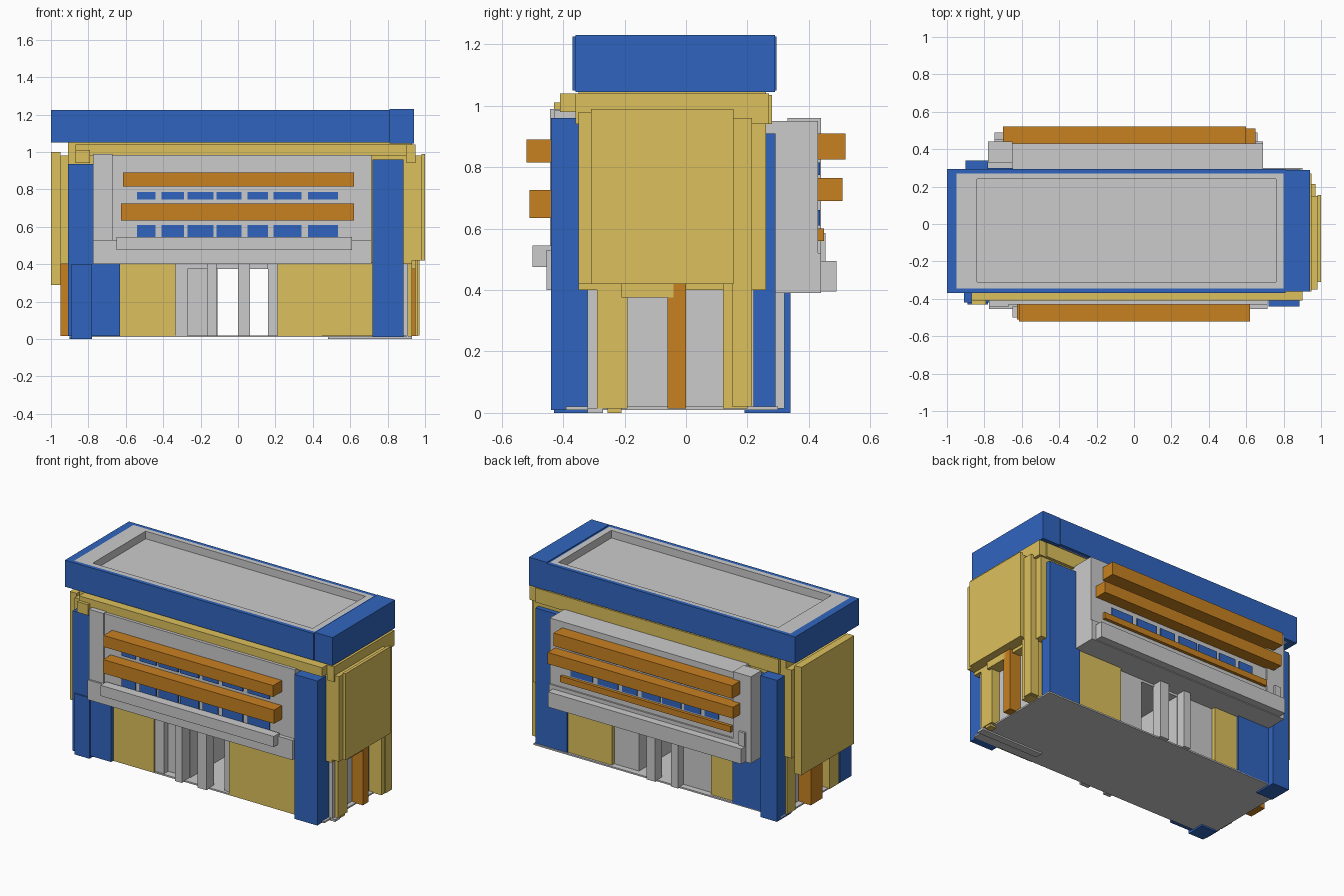
import bpy, bmesh

COLORS = {"blue": (0.03, 0.13, 0.52, 1), "yellow": (0.72, 0.53, 0.11, 1), "orange": (0.58, 0.22, 0.015, 1)}
MATS = {}
for n, c in COLORS.items():
    MATS[n] = bpy.data.materials.new(n)
    MATS[n].diffuse_color = c


def finish(name, bm, color):
    bmesh.ops.recalc_face_normals(bm, faces=bm.faces)
    me = bpy.data.meshes.new(name)
    bm.to_mesh(me)
    bm.free()
    ob = bpy.data.objects.new(name, me)
    bpy.context.collection.objects.link(ob)
    if color:
        me.materials.append(MATS[color])
    return ob


def box(name, x0, x1, y0, y1, z0, z1, color=None):
    bm = bmesh.new()
    bmesh.ops.create_cube(bm, size=1)
    for v in bm.verts:
        v.co = ((x0, x1)[v.co.x > 0], (y0, y1)[v.co.y > 0], (z0, z1)[v.co.z > 0])
    return finish(name, bm, color)


def frame(name, outer, inner, z0, z1, color=None):
    """Rectangular ring; outer and inner are (x0, x1, y0, y1)."""
    bm = bmesh.new()
    loops = []
    for (x0, x1, y0, y1), z in ((outer, z0), (outer, z1), (inner, z1), (inner, z0)):
        loops.append([bm.verts.new((x, y, z)) for x, y in ((x0, y0), (x1, y0), (x1, y1), (x0, y1))])
    for i in range(4):
        a, b = loops[i], loops[(i + 1) % 4]
        for j in range(4):
            k = (j + 1) % 4
            bm.faces.new((a[j], a[k], b[k], b[j]))
    return finish(name, bm, color)


# Roof: blue parapet, grey rim and sunken deck
frame("roof_parapet", (-1, 0.81, -0.37, 0.295), (-0.95, 0.80, -0.345, 0.27), 1.05, 1.225, "blue")
box("roof_end_block", 0.81, 0.94, -0.36, 0.29, 1.045, 1.23, "blue")
frame("roof_rim", (-0.95, 0.80, -0.345, 0.27), (-0.84, 0.76, -0.31, 0.24), 1.05, 1.225)
box("roof_deck", -0.84, 0.76, -0.31, 0.24, 1.05, 1.175)

# Upper body and cornice
box("upper_body", -0.91, 0.93, -0.35, 0.26, 0.40, 1.05, "yellow")
box("front_cornice", -0.87, 0.90, -0.41, -0.35, 0.98, 1.04, "yellow")
box("front_cornice_bracket", -0.87, -0.79, -0.43, -0.35, 0.94, 1.01, "yellow")
box("right_cornice", 0.90, 0.95, -0.36, 0.27, 0.94, 1.04, "yellow")
box("back_cornice", -0.87, 0.90, 0.26, 0.28, 0.94, 1.035, "yellow")

# Side panels
box("right_panel_backing", 0.92, 0.98, -0.35, 0.15, 0.42, 0.98, "yellow")
box("right_panel", 0.98, 1.0, -0.31, 0.155, 0.42, 0.99, "yellow")
box("right_pilaster", 0.91, 0.97, 0.15, 0.215, 0.02, 0.96, "yellow")
box("left_panel_backing", -0.95, -0.90, -0.34, 0.26, 0.40, 0.98, "yellow")
box("left_panel", -1.0, -0.95, -0.32, 0.23, 0.29, 1.0, "yellow")

# Ground floor: two blocks leaving an open passage through the middle
box("floor_slab", -0.90, 0.90, -0.39, 0.30, 0.01, 0.02)
box("doorstep_plate", 0.48, 0.93, -0.32, -0.27, 0.0, 0.015)
box("ground_block_left", -0.86, -0.11, -0.34, 0.26, 0.015, 0.40)
box("ground_block_right", 0.16, 0.87, -0.34, 0.26, 0.015, 0.40)
box("passage_ceiling", -0.11, 0.16, -0.36, 0.26, 0.375, 0.40)
box("door_surround_left", -0.335, -0.27, -0.385, -0.34, 0.015, 0.40)
box("door_surround_right", 0.16, 0.21, -0.37, -0.34, 0.015, 0.40)
box("door_header", -0.27, 0.16, -0.385, -0.34, 0.375, 0.40)
for i, (x0, x1) in enumerate(((-0.165, -0.115), (0.0, 0.065))):
    box(f"front_door_column_{i}", x0, x1, -0.42, -0.34, 0.015, 0.40)
    box(f"back_door_column_{i}", x0, x1, 0.25, 0.32, 0.015, 0.40)
box("front_wall_left", -0.63, -0.335, -0.395, -0.33, 0.015, 0.41, "yellow")
box("front_wall_mid", 0.21, 0.45, -0.395, -0.33, 0.015, 0.41, "yellow")
box("front_wall_right", 0.45, 0.73, -0.40, -0.33, 0.015, 0.41, "yellow")
box("back_wall_left", -0.56, -0.38, 0.25, 0.285, 0.015, 0.41, "yellow")
box("back_wall_right", 0.34, 0.67, 0.25, 0.285, 0.015, 0.41, "yellow")

# Ground floor side details
box("right_corner_grey", 0.80, 0.91, -0.32, -0.28, 0.005, 0.42)
box("right_post_front", 0.86, 0.93, -0.29, -0.19, 0.015, 0.42, "yellow")
box("right_post_foot", 0.88, 0.925, -0.255, -0.21, 0.0, 0.38, "yellow")
box("right_post_back", 0.86, 0.96, 0.12, 0.20, 0.015, 0.42, "yellow")
box("right_lintel", 0.86, 0.95, -0.21, -0.04, 0.375, 0.42, "yellow")
box("right_orange_post", 0.86, 0.95, -0.06, 0.0, 0.015, 0.42, "orange")
box("left_orange_post", -0.95, -0.86, -0.06, 0.06, 0.015, 0.40, "orange")
box("left_post_front", -0.91, -0.85, -0.29, -0.19, 0.015, 0.41, "yellow")
box("left_post_back", -0.91, -0.85, 0.16, 0.25, 0.015, 0.41, "yellow")

# Blue corner towers
box("tower_front_left", -0.91, -0.63, -0.42, -0.30, 0.015, 0.935, "blue")
box("tower_front_left_foot", -0.89, -0.78, -0.43, -0.31, 0.0, 0.40, "blue")
box("tower_front_right", 0.72, 0.885, -0.44, -0.32, 0.01, 0.96, "blue")
box("tower_back_right", 0.66, 0.89, 0.22, 0.292, 0.02, 0.91, "blue")
box("tower_back_left", -0.89, -0.55, 0.21, 0.30, 0.015, 0.91, "blue")
box("tower_back_left_outer", -0.90, -0.78, 0.19, 0.34, 0.0, 0.93, "blue")

# Front balcony: panel, raised left wing, tray, rail and bars
box("front_bay_panel", -0.67, 0.715, -0.43, -0.34, 0.42, 0.985)
box("front_bay_wing", -0.775, -0.67, -0.443, -0.34, 0.42, 0.99)
box("front_tray", -0.775, 0.715, -0.455, -0.34, 0.40, 0.53)
box("front_rail", -0.65, 0.61, -0.50, -0.44, 0.475, 0.545)
box("front_bar_upper", -0.615, 0.62, -0.52, -0.42, 0.815, 0.89, "orange")
box("front_bar_lower", -0.625, 0.62, -0.51, -0.42, 0.635, 0.725, "orange")

# Back balcony
box("back_bay_panel", -0.65, 0.69, 0.25, 0.43, 0.42, 0.95)
box("back_bay_wing", -0.78, -0.65, 0.33, 0.44, 0.42, 0.96)
box("back_bay_wing_outer", -0.745, -0.70, 0.43, 0.455, 0.49, 0.585)
box("back_tray", -0.78, 0.69, 0.25, 0.44, 0.39, 0.52)
box("back_rail", -0.745, 0.66, 0.44, 0.49, 0.395, 0.495)
box("back_bar_upper", -0.70, 0.60, 0.42, 0.52, 0.825, 0.91, "orange")
box("back_bar_lower", -0.70, 0.65, 0.42, 0.51, 0.69, 0.765, "orange")
box("back_bar_low_strip", -0.64, 0.60, 0.42, 0.45, 0.56, 0.60, "orange")

# Window rows on both balconies
SPANS = ((-0.54, -0.44), (-0.41, -0.29), (-0.27, -0.13), (-0.115, 0.02),
         (0.05, 0.16), (0.19, 0.34), (0.375, 0.535))
for i, (x0, x1) in enumerate(SPANS):
    box(f"front_window_low_{i}", x0, x1, -0.438, -0.42, 0.54, 0.61, "blue")
    box(f"front_window_high_{i}", x0, x1, -0.438, -0.42, 0.745, 0.785, "blue")
    box(f"back_window_low_{i}", x0, x1, 0.42, 0.436, 0.61, 0.66, "blue")
    box(f"back_window_high_{i}", x0, x1, 0.42, 0.436, 0.775, 0.815, "blue")
